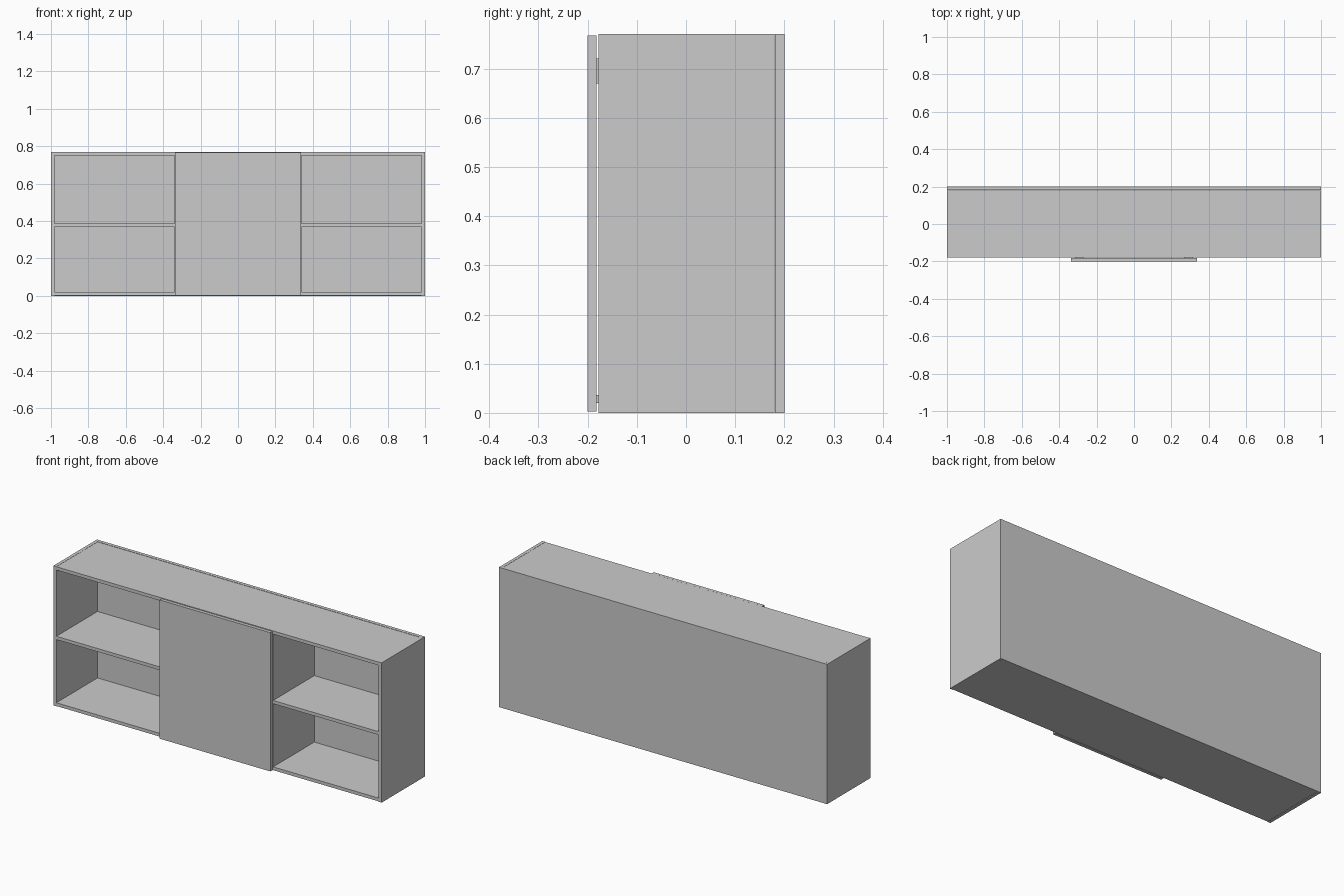
import bpy

if "Cube" in bpy.data.objects:
    bpy.data.objects.remove(bpy.data.objects["Cube"])

T = 0.018            # board thickness
W, H = 1.0, 0.77     # half width, height
YF, YB = -0.178, 0.18


def box(name, x0, x1, y0, y1, z0, z1):
    bpy.ops.mesh.primitive_cube_add(
        size=1, location=((x0 + x1) / 2, (y0 + y1) / 2, (z0 + z1) / 2))
    ob = bpy.context.object
    ob.name = name
    ob.scale = (x1 - x0, y1 - y0, z1 - z0)
    bpy.ops.object.transform_apply(location=False, rotation=False, scale=True)
    return ob


def mirrored(name, x0, x1, *rest):
    box(name + "_right", x0, x1, *rest)
    box(name + "_left", -x1, -x0, *rest)


# Carcass
mirrored("side_panel", W - T, W, YF, YB, 0, H)
box("top_panel", -W + T, W - T, YF, YB, H - T - 0.001, H - 0.001)
box("bottom_panel", -W + T, W - T, YF, YB, 0.002, 0.002 + T)
box("back_panel", -W, W, YB + 0.001, 0.2, 0, H)

# Dividers and shelves
D = 0.339
mirrored("divider", D - T, D, YF, YB, 0.002 + T, H - T - 0.001)
mirrored("side_shelf", D, W - T, YF, YB, 0.368, 0.386)
box("middle_shelf", -D + T, D - T, YF, YB, 0.368, 0.386)

# Centre door with its mounting plates
box("door", -0.337, 0.337, -0.2, -0.182, 0.003, 0.767)
mirrored("upper_door_mount", 0.268, 0.316, -0.182, -0.172, 0.67, 0.72)
mirrored("lower_door_mount", 0.268, 0.316, -0.182, -0.172, 0.02, 0.036)
